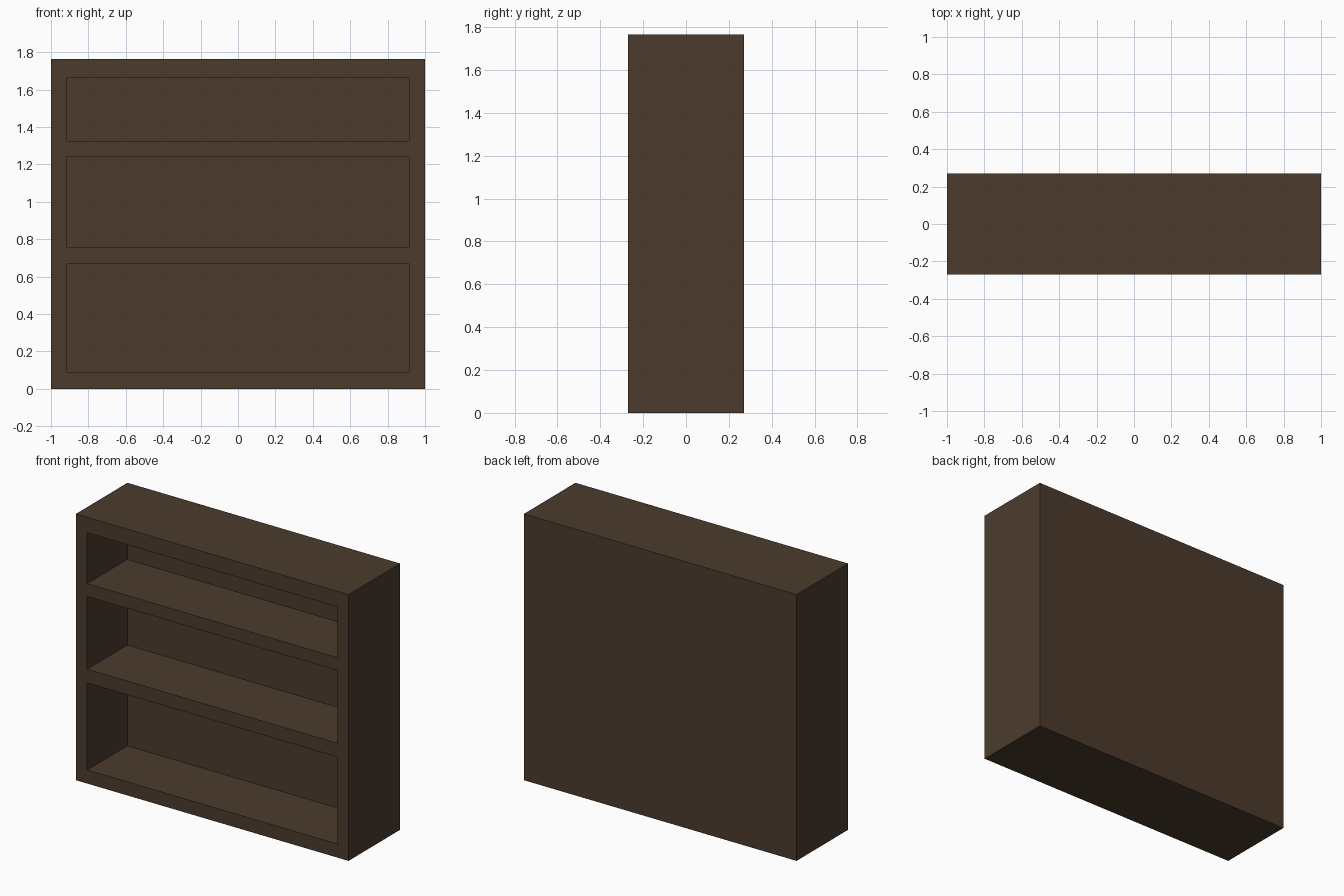
import bpy, bmesh
from mathutils import Vector

if "Cube" in bpy.data.objects:
    bpy.data.objects.remove(bpy.data.objects["Cube"])

# Overall size and compartment openings
HALF_W, HALF_D, HEIGHT = 1.0, 0.27, 1.765
OPEN_X = 0.917
OPENINGS = [(0.09, 0.667), (0.758, 1.24), (1.325, 1.662)]
POCKET_DEPTH = 0.42

wood = bpy.data.materials.new("dark wood")
wood.diffuse_color = (0.072, 0.044, 0.026, 1)
wood.use_nodes = True
wood.node_tree.nodes["Principled BSDF"].inputs["Base Color"].default_value = wood.diffuse_color

# Solid block
bm = bmesh.new()
bmesh.ops.create_cube(bm, size=1)
for v in bm.verts:
    v.co = Vector((v.co.x * 2 * HALF_W, v.co.y * 2 * HALF_D, (v.co.z + 0.5) * HEIGHT))


def split(point, normal):
    bmesh.ops.bisect_plane(bm, geom=bm.verts[:] + bm.edges[:] + bm.faces[:],
                           plane_co=point, plane_no=normal)


# Score the frame and shelf edges
for x in (-OPEN_X, OPEN_X):
    split((x, 0, 0), (1, 0, 0))
for z in (z for pair in OPENINGS for z in pair):
    split((0, 0, z), (0, 0, 1))

# Push the three compartments in from the front
bm.normal_update()
for low, high in OPENINGS:
    pocket = [f for f in bm.faces if f.normal.y < -0.9
              and abs(f.calc_center_median().x) < OPEN_X
              and low < f.calc_center_median().z < high]
    result = bmesh.ops.extrude_face_region(bm, geom=pocket)
    moved = [g for g in result["geom"] if isinstance(g, bmesh.types.BMVert)]
    bmesh.ops.translate(bm, verts=moved, vec=(0, POCKET_DEPTH, 0))
    bmesh.ops.delete(bm, geom=[f for f in pocket if f.is_valid], context="FACES_ONLY")
bmesh.ops.recalc_face_normals(bm, faces=bm.faces[:])

# Bookcase object
mesh = bpy.data.meshes.new("bookcase")
bm.to_mesh(mesh)
bm.free()
mesh.materials.append(wood)
bpy.context.collection.objects.link(bpy.data.objects.new("bookcase", mesh))
